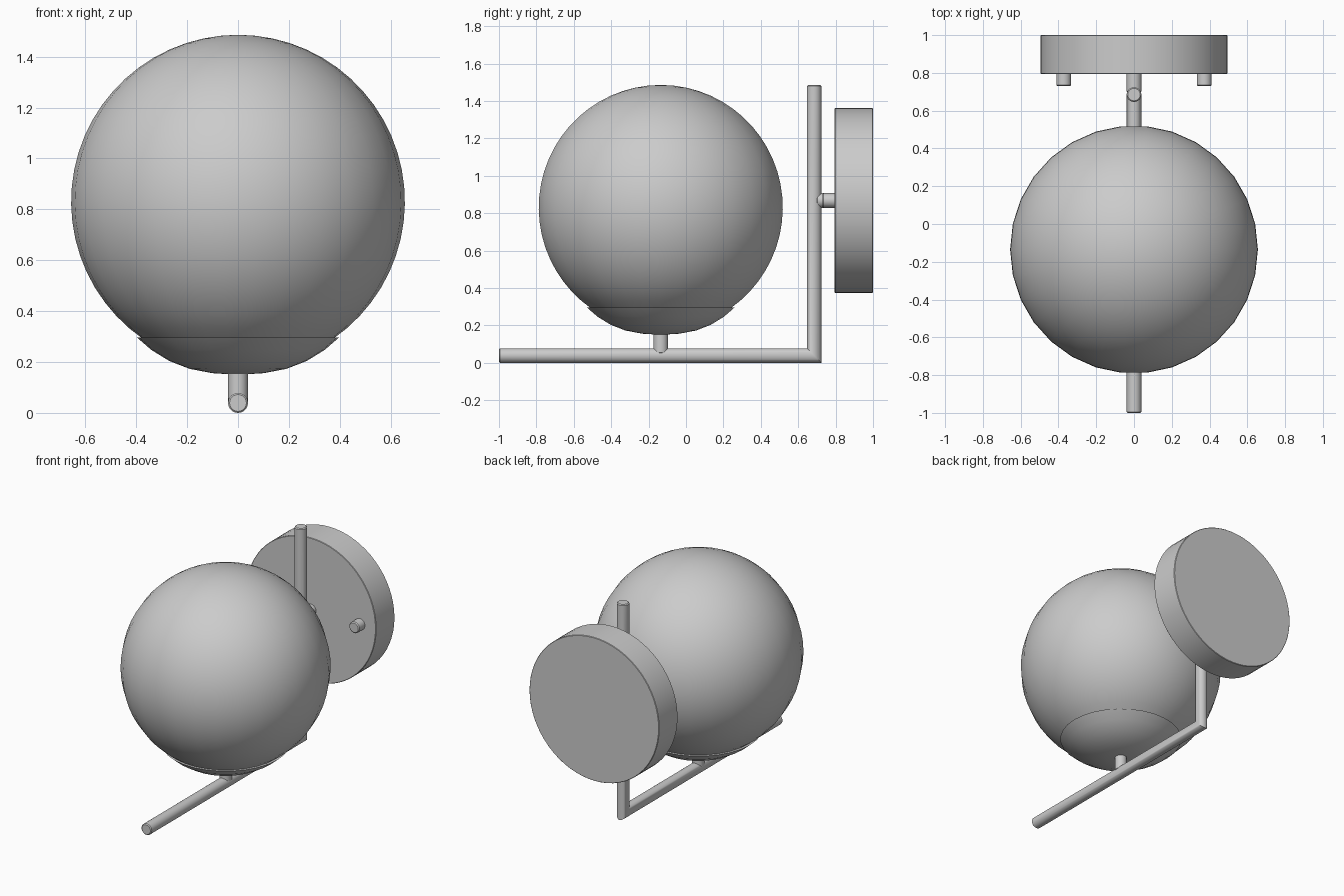
import bpy, bmesh, math

if "Cube" in bpy.data.objects:
    bpy.data.objects.remove(bpy.data.objects["Cube"])

R = 0.039   # rod radius
GY = -0.135  # globe axis
VY = 0.685  # upright axis
MZ = 0.868  # mount height


def finish(bm, name, angle=40):
    bmesh.ops.recalc_face_normals(bm, faces=bm.faces)
    me = bpy.data.meshes.new(name)
    bm.to_mesh(me)
    bm.free()
    ob = bpy.data.objects.new(name, me)
    bpy.context.collection.objects.link(ob)
    bpy.ops.object.select_all(action='DESELECT')
    ob.select_set(True)
    bpy.context.view_layer.objects.active = ob
    bpy.ops.object.shade_smooth_by_angle(angle=math.radians(angle))
    return ob


def lathe(name, profile, segs, loc, along_y=False):
    """Revolve (radius, height) points; optionally lay the axis along +y."""
    bm = bmesh.new()
    rings = []
    for r, h in profile:
        pts = [(0, 0)] if r < 1e-5 else [
            (r * math.cos(2 * math.pi * i / segs), r * math.sin(2 * math.pi * i / segs))
            for i in range(segs)]
        rings.append([bm.verts.new((x, h, -y) if along_y else (x, y, h)) for x, y in pts])
    for a, b in zip(rings, rings[1:]):
        for i in range(segs):
            j = (i + 1) % segs
            if len(a) == 1:
                bm.faces.new((a[0], b[i], b[j]))
            elif len(b) == 1:
                bm.faces.new((a[i], a[j], b[0]))
            else:
                bm.faces.new((a[i], a[j], b[j], b[i]))
    ob = finish(bm, name)
    ob.location = loc
    return ob


def rod_profile(r, length, c=0.006):
    return [(0, 0), (r - c, 0), (r, c), (r, length - c), (r - c, length), (0, length)]


# Mitred L-shaped arm
bm = bmesh.new()
N = 24
rings = [[] for _ in range(5)]
for i in range(N):
    u, v = math.cos(2 * math.pi * i / N), math.sin(2 * math.pi * i / N)
    c = R - 0.006
    x, d = R * u, R * v
    rings[0].append(bm.verts.new((c * u, -1, R + c * v)))
    rings[1].append(bm.verts.new((x, -0.994, R + d)))
    rings[2].append(bm.verts.new((x, VY - d, R + d)))
    rings[3].append(bm.verts.new((x, VY - d, 1.479)))
    rings[4].append(bm.verts.new((c * u, VY - c * v, 1.485)))
for a, b in zip(rings, rings[1:]):
    for i in range(N):
        j = (i + 1) % N
        bm.faces.new((a[i], a[j], b[j], b[i]))
bm.faces.new(rings[0])
bm.faces.new(rings[4])
finish(bm, "bent_arm")

# Glass globe, open below where the holder cup sits
GR, GZ = 0.656, 0.83
low = math.asin((0.29 - GZ) / GR)
globe = []
for i in range(25):
    t = low + (math.pi / 2 - low) * i / 24
    globe.append((GR * math.cos(t), GZ + GR * math.sin(t)))
lathe("glass_globe", globe, 30, (0, GY, 0))

# Shallow cup under the globe
lathe("globe_holder", [(0, 0.15), (0.1, 0.156), (0.19, 0.173), (0.27, 0.204),
                       (0.34, 0.247), (0.397, 0.296), (0.37, 0.296)], 30, (0, GY, 0))

# Stem, wall connector, wall plate and screws
lathe("globe_stem", rod_profile(R, 0.12), 24, (0, GY, 0.05))
lathe("wall_connector", rod_profile(R, 0.11), 24, (0, VY + 0.012, MZ), True)
lathe("wall_plate", rod_profile(0.494, 0.205, 0.003), 64, (0, 0.795, MZ), True)
for side, s in (("left", -1), ("right", 1)):
    lathe(side + "_screw", rod_profile(R, 0.08), 24, (s * 0.372, 0.73, MZ), True)
